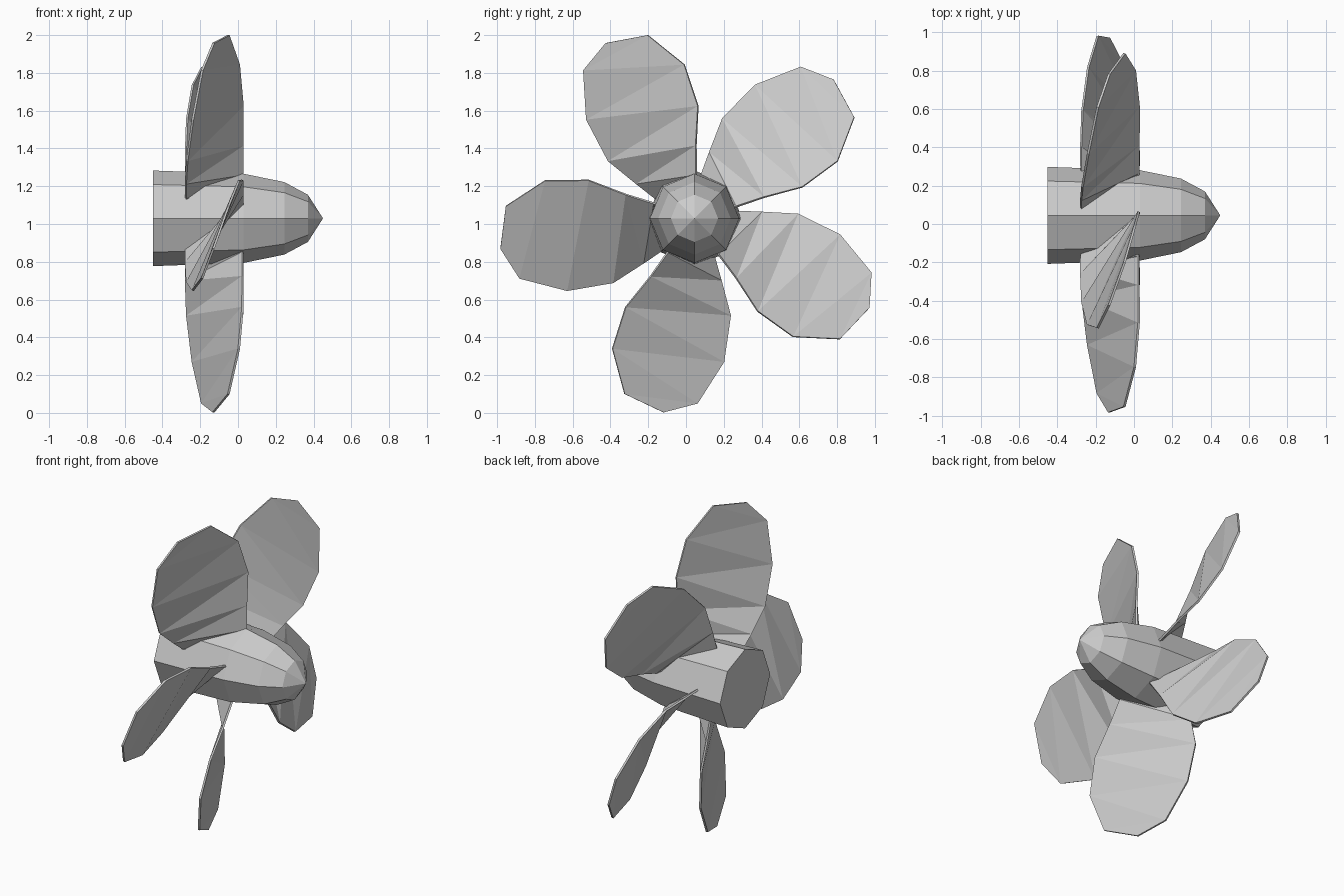
import bpy
import bmesh
from math import cos, sin, tau
from mathutils import Vector

cube = bpy.data.objects.get("Cube")
if cube:
    bpy.data.objects.remove(cube, do_unlink=True)

AXIS = Vector((0, 0.045, 1.03))   # centre line of the shaft
BLADES = 5
SIDES = 8

metal = bpy.data.materials.new("grey metal")
metal.use_nodes = True
grey = (0.6, 0.6, 0.6, 1)
metal.diffuse_color = grey
metal.node_tree.nodes["Principled BSDF"].inputs["Base Color"].default_value = grey


def finish_mesh(name, bm):
    bmesh.ops.recalc_face_normals(bm, faces=bm.faces)
    mesh = bpy.data.meshes.new(name)
    bm.to_mesh(mesh)
    bm.free()
    mesh.materials.append(metal)
    return mesh


def add_object(name, mesh):
    ob = bpy.data.objects.new(name, mesh)
    bpy.context.collection.objects.link(ob)
    ob.location = AXIS
    return ob


# Hub: eight-sided rings along x, closed by a flat back and a pointed nose
bm = bmesh.new()
rings = []
for x, r in [(-0.45, 0.253), (0.03, 0.236), (0.245, 0.192), (0.37, 0.125)]:
    rings.append([bm.verts.new((x, r * cos(tau * i / SIDES), r * sin(tau * i / SIDES)))
                  for i in range(SIDES)])
nose = bm.verts.new((0.45, 0, 0))
bm.faces.new(rings[0])
for i in range(SIDES):
    j = (i + 1) % SIDES
    for a, b in zip(rings, rings[1:]):
        bm.faces.new((a[i], a[j], b[j], b[i]))
    bm.faces.new((rings[-1][i], rings[-1][j], nose))
add_object("hub", finish_mesh("hub", bm))

# Blade: twisted strip between a leading and a trailing edge, listed tip to root
leading = [(-0.05, -0.37, -0.93), (0.005, -0.435, -0.69), (0.025, -0.365, -0.47),
           (0.025, -0.233, -0.307), (0.025, -0.143, -0.18), (0.025, -0.07, -0.09)]
trailing = [(-0.19, 0.015, -0.98), (-0.24, 0.155, -0.76), (-0.27, 0.19, -0.515),
            (-0.277, 0.14, -0.33), (-0.277, 0.105, -0.21), (-0.277, 0.06, -0.12)]
bm = bmesh.new()
lead = [bm.verts.new(p) for p in leading]
trail = [bm.verts.new(p) for p in trailing]
tip = bm.verts.new((-0.13, -0.165, -1.027))
bm.faces.new((lead[0], tip, trail[0]))
for k in range(len(lead) - 1):
    bm.faces.new((lead[k], trail[k], lead[k + 1]))
    bm.faces.new((trail[k], trail[k + 1], lead[k + 1]))
blade_mesh = finish_mesh("blade", bm)

# Five blades spaced evenly around the hub
for n in range(BLADES):
    blade = add_object(f"blade_{n + 1}", blade_mesh)
    blade.rotation_euler.x = tau * n / BLADES
    plate = blade.modifiers.new("thickness", "SOLIDIFY")
    plate.thickness = 0.012
    plate.offset = 0
